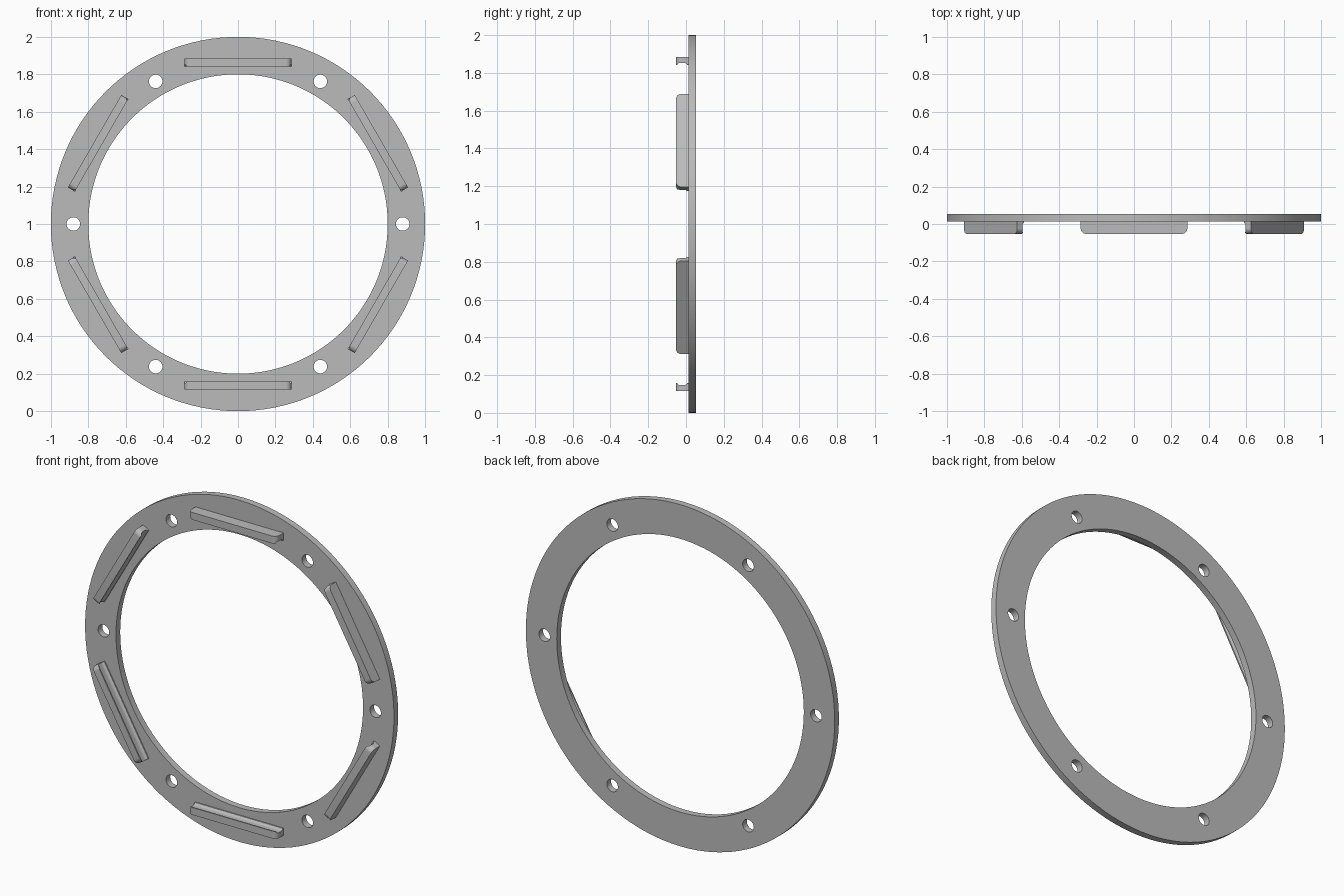
import bpy, bmesh, math
from mathutils import Matrix, Vector

cube = bpy.data.objects.get("Cube")
if cube:
    bpy.data.objects.remove(cube, do_unlink=True)

FRONT, PLATE, BACK = -0.053, 0.014, 0.053
CENTRE = Vector((0, 0, 1))

grey = bpy.data.materials.new("plain grey")
grey.use_nodes = True
grey.diffuse_color = (0.5, 0.5, 0.5, 1)
grey.node_tree.nodes["Principled BSDF"].inputs["Base Color"].default_value = (0.5, 0.5, 0.5, 1)


def make_object(name, bm):
    bmesh.ops.recalc_face_normals(bm, faces=bm.faces)
    mesh = bpy.data.meshes.new(name)
    bm.to_mesh(mesh)
    bm.free()
    mesh.materials.append(grey)
    obj = bpy.data.objects.new(name, mesh)
    bpy.context.collection.objects.link(obj)
    return obj


def smooth(obj):
    bpy.ops.object.select_all(action='DESELECT')
    obj.select_set(True)
    bpy.context.view_layer.objects.active = obj
    bpy.ops.object.shade_smooth_by_angle(angle=math.radians(30))


def loft(bm, rings, closed=False):
    """Join equal rings of points into a skin, capped unless closed."""
    loops = [[bm.verts.new(p) for p in ring] for ring in rings]
    n = len(loops[0])
    for i in range(len(loops) - (not closed)):
        a, b = loops[i], loops[(i + 1) % len(loops)]
        for k in range(n):
            bm.faces.new((a[k], a[(k + 1) % n], b[(k + 1) % n], b[k]))
    if not closed:
        bm.faces.new(loops[0])
        bm.faces.new(loops[-1])


def circle(radius, y, count, centre=CENTRE):
    return [centre + Vector((radius * math.cos(t), y, radius * math.sin(t)))
            for t in (math.tau * k / count for k in range(count))]


# Flat ring
bm = bmesh.new()
loft(bm, [circle(r, y, 128) for r, y in ((1, PLATE), (1, BACK), (0.8, BACK), (0.8, PLATE))], True)
ring = make_object("ring_plate", bm)

# Six bolt holes cut through the ring
bm = bmesh.new()
for c in circle(0.88, 0, 6):
    loft(bm, [circle(0.036, y, 32, c) for y in (-0.1, 0.1)])
cutter = make_object("hole_cutter", bm)
cutter.hide_render = True
cut = ring.modifiers.new("bolt_holes", 'BOOLEAN')
cut.operation, cut.solver, cut.object = 'DIFFERENCE', 'EXACT', cutter
bpy.context.view_layer.objects.active = ring
bpy.ops.object.modifier_apply(modifier=cut.name)
bpy.data.objects.remove(cutter, do_unlink=True)
smooth(ring)


# Raised ribs with rounded front corners and a shallow groove on the inner side
def rib_section(y):
    corner = 0.03
    d = max(0, FRONT + corner - y)
    half = 0.285 - corner + math.sqrt(max(0, corner ** 2 - d ** 2))
    u = (y + 0.02) / 0.025
    inner = 0.842 + 0.011 * math.sqrt(max(0, 1 - u ** 4))
    return [Vector((x, y, z)) for x, z in
            ((-half, inner), (half, inner), (half, 0.885), (-half, 0.885))]


STEPS = 28
levels = [FRONT + (PLATE - FRONT) * (k / STEPS) ** 1.4 for k in range(STEPS + 1)]
for i in range(6):
    bm = bmesh.new()
    loft(bm, [rib_section(y) for y in levels])
    bm.transform(Matrix.Translation(CENTRE) @ Matrix.Rotation(math.tau * i / 6, 4, 'Y'))
    smooth(make_object(f"rib_{i + 1}", bm))
